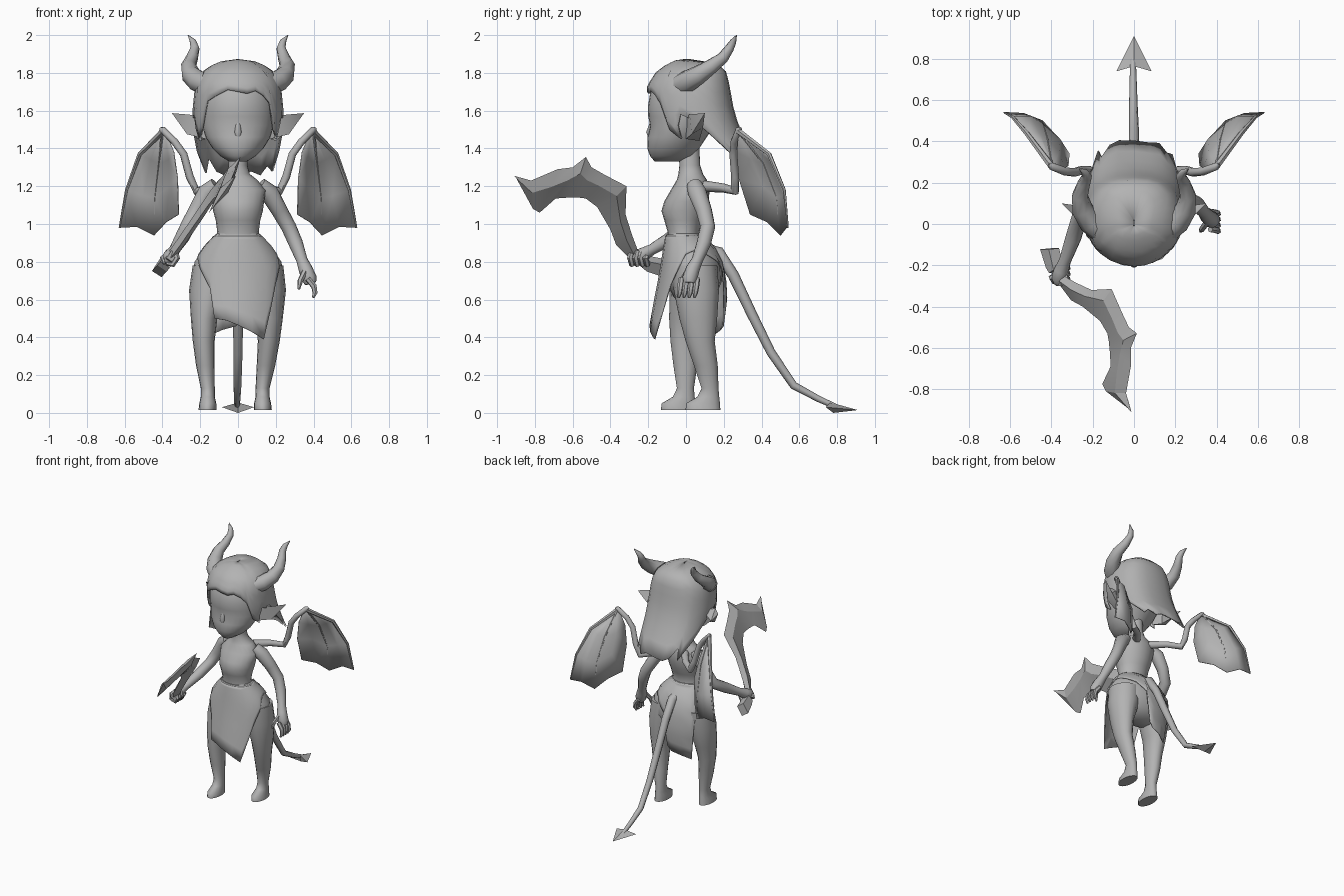
import bpy, bmesh, math
from mathutils import Vector, Quaternion

mat = bpy.data.materials.new("stone_grey")
mat.diffuse_color = (0.45, 0.45, 0.45, 1)


def make(name, verts, faces, solid=0, angle=40):
    bm = bmesh.new()
    vs = [bm.verts.new(v) for v in verts]
    for f in faces:
        bm.faces.new([vs[i] for i in f])
    bmesh.ops.recalc_face_normals(bm, faces=bm.faces)
    me = bpy.data.meshes.new(name)
    bm.to_mesh(me)
    bm.free()
    me.materials.append(mat)
    me.shade_smooth()
    me.set_sharp_from_angle(angle=math.radians(angle))
    ob = bpy.data.objects.new(name, me)
    bpy.context.collection.objects.link(ob)
    if solid:
        m = ob.modifiers.new("thickness", 'SOLIDIFY')
        m.thickness, m.offset = solid, 0
    return ob


def grid(rows, n, closed=True):
    return [(r * n + i, r * n + (i + 1) % n, (r + 1) * n + (i + 1) % n, (r + 1) * n + i)
            for r in range(rows - 1) for i in range(n if closed else n - 1)]


def interp(table, z):
    # table sorted by falling z: (z, half width, front y, back y)
    for p, q in zip(table, table[1:]):
        if z >= q[0]:
            t = min(1, max(0, (p[0] - z) / (p[0] - q[0])))
            return [u + (v - u) * t for u, v in zip(p[1:], q[1:])]
    return table[-1][1:]


def ring_point(hw, f, b, a, x0=0, back_power=1):
    s, c = math.sin(a), math.cos(a)
    if c < 0:  # squarer back when back_power < 1
        s = math.copysign(abs(s) ** back_power, s)
        c = -abs(c) ** back_power
    return x0 + hw * s, (f + b) / 2 - (b - f) / 2 * c


def loft(name, rings, n=20):
    # rings: z, half width, front y, back y, centre x
    verts = [(*ring_point(hw, f, b, 2 * math.pi * i / n, x0), z)
             for z, hw, f, b, x0 in rings for i in range(n)]
    last = (len(rings) - 1) * n
    faces = grid(len(rings), n) + [tuple(range(n)), tuple(range(last, last + n))]
    return make(name, verts, faces, angle=55)


def tube(name, path, n=8):
    # path: x, y, z, radius
    pts = [Vector(p[:3]) for p in path]
    d, q, verts = Vector((0, 0, 1)), Quaternion(), []
    for i, p in enumerate(pts):
        nd = (pts[min(i + 1, len(pts) - 1)] - pts[max(i - 1, 0)]).normalized()
        q = d.rotation_difference(nd) @ q
        d = nd
        for k in range(n):
            a = 2 * math.pi * k / n
            verts.append(p + q @ Vector((math.cos(a), math.sin(a), 0)) * path[i][3])
    last = (len(path) - 1) * n
    return make(name, verts, grid(len(path), n) + [tuple(range(n)), tuple(range(last, last + n))], angle=50)


def shell(name, top, profile, hem, solid, back_power=1, rows=10):
    # hem: (angle in degrees from the front, lowest z)
    verts = []
    for r in range(rows):
        t = (r / (rows - 1)) ** 1.5
        for a, zb in hem:
            z = top + (zb - top) * t
            verts.append((*ring_point(*interp(profile, z), math.radians(a), 0, back_power), z))
    return make(name, verts, grid(rows, len(hem)), solid, 55)


# head, neck, torso and hips
loft("head", [(1.80, .12, -.11, .13, 0), (1.72, .19, -.185, .19, 0), (1.62, .2, -.202, .2, 0),
              (1.57, .197, -.2, .18, 0), (1.52, .19, -.19, .15, 0), (1.46, .172, -.203, .11, 0),
              (1.40, .135, -.205, .07, 0), (1.36, .095, -.19, .04, 0), (1.33, .045, -.165, -.03, 0)], 28)
tube("nose", [(0, -.178, 1.54, .012), (0, -.192, 1.485, .02), (0, -.185, 1.455, .014)], 10)
loft("torso", [(1.42, .05, -.04, .07, 0), (1.31, .05, -.035, .075, 0), (1.265, .062, -.04, .09, 0),
               (1.235, .1, -.048, .11, 0), (1.18, .148, -.08, .125, 0), (1.12, .138, -.115, .12, 0),
               (1.07, .132, -.13, .11, 0), (1.02, .118, -.115, .09, 0), (.96, .11, -.098, .07, 0),
               (.92, .118, -.1, .08, 0)])
loft("hips", [(.95, .113, -.097, .07, 0), (.88, .175, -.11, .145, 0), (.8, .23, -.12, .185, 0),
              (.7, .243, -.11, .19, 0), (.62, .19, -.07, .16, 0), (.57, .1, -.02, .1, 0)])
loft("waistband", [(.945, .12, -.105, .078, 0), (.93, .128, -.11, .087, 0), (.918, .136, -.112, .097, 0)])

# legs, the left-hand one stepping forward
for s, name in ((1, "right_leg"), (-1, "left_leg")):
    rings = []
    for z, x, y, rx, ry in [(.78, .13, .045, .11, .12), (.65, .147, .055, .107, .12), (.5, .167, .065, .07, .1),
                            (.38, .163, .075, .058, .077), (.25, .148, .105, .049, .063),
                            (.13, .13, .127, .037, .045), (.085, .13, .118, .037, .058),
                            (.05, .13, .09, .045, .09), (.015, .132, .09, .047, .092)]:
        k = min(1, max(0, (.75 - z) / .6))
        y -= .13 * k if s < 0 else 0
        rings.append((z, rx, y - ry, y + ry, s * (x + (.03 * k if s < 0 else 0))))
    loft(name, rings, 16)

# wrap skirt with a front flap and an offset back flap
shell("skirt", .935,
      [(.94, .122, -.105, .08), (.88, .178, -.116, .15), (.8, .235, -.128, .192),
       (.7, .25, -.145, .21), (.6, .25, -.165, .215), (.38, .23, -.205, .185)],
      [(-178, .46), (-160, .44), (-140, .41), (-134, .7), (-117, .82), (-95, .84), (-75, .82), (-55, .76),
       (-36, .66), (-31, .5), (-15, .49), (0, .465), (18, .43), (36, .39), (44, .54), (52, .68), (65, .77),
       (80, .84), (100, .86), (125, .84), (150, .8), (168, .74), (175, .5)], .008)

# hair cap with side locks and a long flared back
shell("hair", 1.867,
      [(1.867, .003, -.01, .02), (1.862, .07, -.05, .1), (1.84, .13, -.1, .18), (1.8, .19, -.155, .21),
       (1.73, .222, -.2, .225), (1.6, .235, -.2, .248), (1.5, .235, -.175, .28),
       (1.4, .228, -.09, .33), (1.26, .21, .1, .405)],
      [(0, 1.7), (12, 1.69), (24, 1.705), (36, 1.68), (46, 1.64), (53, 1.5), (60, 1.45), (67, 1.52),
       (75, 1.58), (90, 1.55), (100, 1.48), (112, 1.38), (124, 1.28), (138, 1.31), (150, 1.26),
       (165, 1.28), (180, 1.27), (195, 1.26), (208, 1.28), (220, 1.35), (230, 1.27), (248, 1.38),
       (260, 1.48), (270, 1.55), (284, 1.58), (292, 1.5), (300, 1.44), (308, 1.52), (316, 1.65),
       (330, 1.68), (346, 1.71)], .012, .8)

for s, side in ((1, "right"), (-1, "left")):
    # pointed ear
    make(side + "_ear", [(s * x, y, z) for x, y, z in
                         [(.17, .0, 1.57), (.17, .0, 1.45), (.2, .07, 1.44), (.2, .08, 1.57),
                          (.27, .02, 1.58), (.27, .03, 1.475), (.28, .09, 1.51), (.35, .1, 1.587)]],
         [(0, 1, 2, 3), (0, 1, 5, 4), (1, 2, 6, 5), (2, 3, 6), (3, 0, 4), (3, 4, 6),
          (4, 5, 7), (5, 6, 7), (6, 4, 7)])
    # curved horn
    tube(side + "_horn", [(s * x, y, z, r) for x, y, z, r in
                          [(.16, -.03, 1.735, .06), (.21, .01, 1.755, .06), (.25, .07, 1.79, .052),
                           (.262, .135, 1.835, .041), (.243, .195, 1.88, .032), (.228, .23, 1.93, .025),
                           (.238, .25, 1.965, .018), (.265, .268, 2.0, .002)]])
    # wing arm, fingers and membrane
    wrist = (.4, .28, 1.49)
    fingers = [[wrist, (.52, .44, 1.37), (.59, .52, 1.18), (.628, .54, .98)],
               [wrist, (.46, .44, 1.34), (.5, .52, 1.15), (.535, .535, .985)],
               [wrist, (.42, .41, 1.32), (.44, .48, 1.14), (.445, .5, .94)],
               [wrist, (.365, .35, 1.34), (.36, .41, 1.2), (.38, .43, 1.01)],
               [wrist, (.34, .27, 1.38), (.32, .28, 1.24), (.315, .34, 1.05)]]
    tube(side + "_wing_arm", [(s * x, y, z, r) for x, y, z, r in
                              [(.06, .1, 1.2, .03), (.14, .2, 1.19, .024), (.22, .26, 1.175, .023),
                               (.255, .26, 1.25, .022), (.288, .25, 1.37, .021), (.335, .255, 1.435, .02),
                               (.4, .28, 1.5, .018), (.41, .29, 1.505, .008)]])
    for k, radius in ((0, .017), (2, .009)):
        tube(side + "_wing_finger", [(s * p[0], p[1], p[2], radius * (1 - .25 * i))
                                     for i, p in enumerate(fingers[k])], 6)
    make(side + "_wing_membrane", [(s * x, y, z) for k, f in enumerate(fingers) for x, y, z in
                                   [(f[0][0] - .004 * k, *f[0][1:])] + f[1:]],
         grid(5, 4, False), .006)

# lowered arm with an open hand
tube("right_arm", [(.115, .045, 1.205, .042), (.165, .06, 1.165, .05), (.22, .095, 1.07, .043),
                   (.268, .115, .985, .04), (.305, .095, .9, .038), (.338, .06, .81, .03),
                   (.358, .035, .76, .037), (.378, .02, .71, .04), (.385, .018, .685, .03)], 12)
for i in range(4):
    y = -.025 + .028 * i
    tube("right_finger", [(.37, y, .71, .016), (.402, y - .005, .67, .016),
                          (.408, y - .01, .635, .014), (.398, y - .015, .61, .007)], 6)
tube("right_thumb", [(.355, .01, .75, .017), (.33, -.025, .7, .015), (.322, -.035, .655, .007)], 6)

# raised arm gripping the weapon
tube("left_arm", [(-.115, .045, 1.205, .042), (-.165, .06, 1.165, .05), (-.215, .06, 1.08, .043),
                  (-.262, .035, .995, .04), (-.295, -.07, .93, .038), (-.335, -.18, .865, .029),
                  (-.352, -.225, .84, .036), (-.362, -.265, .82, .04), (-.365, -.29, .81, .025)], 12)
for i in range(4):
    y = -.205 - .027 * i
    tube("left_finger", [(-.335, y, .845 + .006 * i, .015), (-.322, y - .01, .82, .016),
                         (-.345, y, .785, .015), (-.38, y, .79, .009)], 6)
tube("left_thumb", [(-.365, -.25, .84, .016), (-.4, -.26, .82, .015), (-.39, -.285, .79, .008)], 6)

# hooked blade, handle and pommel share one tilted plane
normal = Vector((1, .1, -.65)).normalized()


def plane_point(y, z):
    return Vector((-.37 + .65 * (z - .8) - .1 * (y + .3), y, z))


def plate(name, outline, thick):
    n = len(outline)
    verts = [plane_point(*p) + normal * thick * k for k in (-.5, .5) for p in outline]
    faces = grid(2, n) + [tuple(range(n)), tuple(range(n, 2 * n))]
    return make(name, verts, faces, angle=20)


# blade as paired edge points with a raised ridge between them
edges = [((-.24, .82), (-.3, .82)), ((-.285, .94), (-.37, .89)), ((-.32, 1.05), (-.4, .97)),
         ((-.315, 1.2), (-.47, 1.09)), ((-.43, 1.26), (-.53, 1.135)), ((-.5, 1.3), (-.57, 1.14)),
         ((-.53, 1.355), (-.62, 1.14)), ((-.6, 1.3), (-.69, 1.135)), ((-.68, 1.29), (-.775, 1.06)),
         ((-.82, 1.23), (-.81, 1.08)), ((-.91, 1.255), (-.9, 1.245))]
blade = []
for i, (outer, inner) in enumerate(edges):
    o, n = plane_point(*outer), plane_point(*inner)
    ridge = o.lerp(n, .35)
    h = normal * (.024 if i < len(edges) - 1 else .003)
    blade += [o, ridge + h, n, ridge - h]
make("blade", blade, grid(len(edges), 4) + [(0, 1, 2, 3), tuple(range(len(blade) - 4, len(blade)))], angle=15)
plate("handle", [(-.3, .85), (-.3, .81), (-.2, .775), (-.2, .815)], .035)
plate("pommel", [(-.22, .82), (-.12, .8), (-.12, .735), (-.21, .765), (-.235, .785)], .06)

# tail with an arrow tip
tube("tail", [(0, .11, .86, .035), (0, .17, .85, .033), (0, .25, .73, .03), (0, .35, .52, .027),
              (0, .45, .32, .024), (-.003, .57, .145, .021), (-.004, .7, .075, .017), (-.005, .8, .03, .014)])
make("tail_tip", [(0, .91, .015), (.085, .74, .03), (0, .765, .055), (-.085, .74, .03), (0, .78, 0)],
     [(0, 1, 2), (0, 2, 3), (0, 4, 1), (0, 3, 4), (1, 4, 2), (2, 4, 3)], angle=20)
